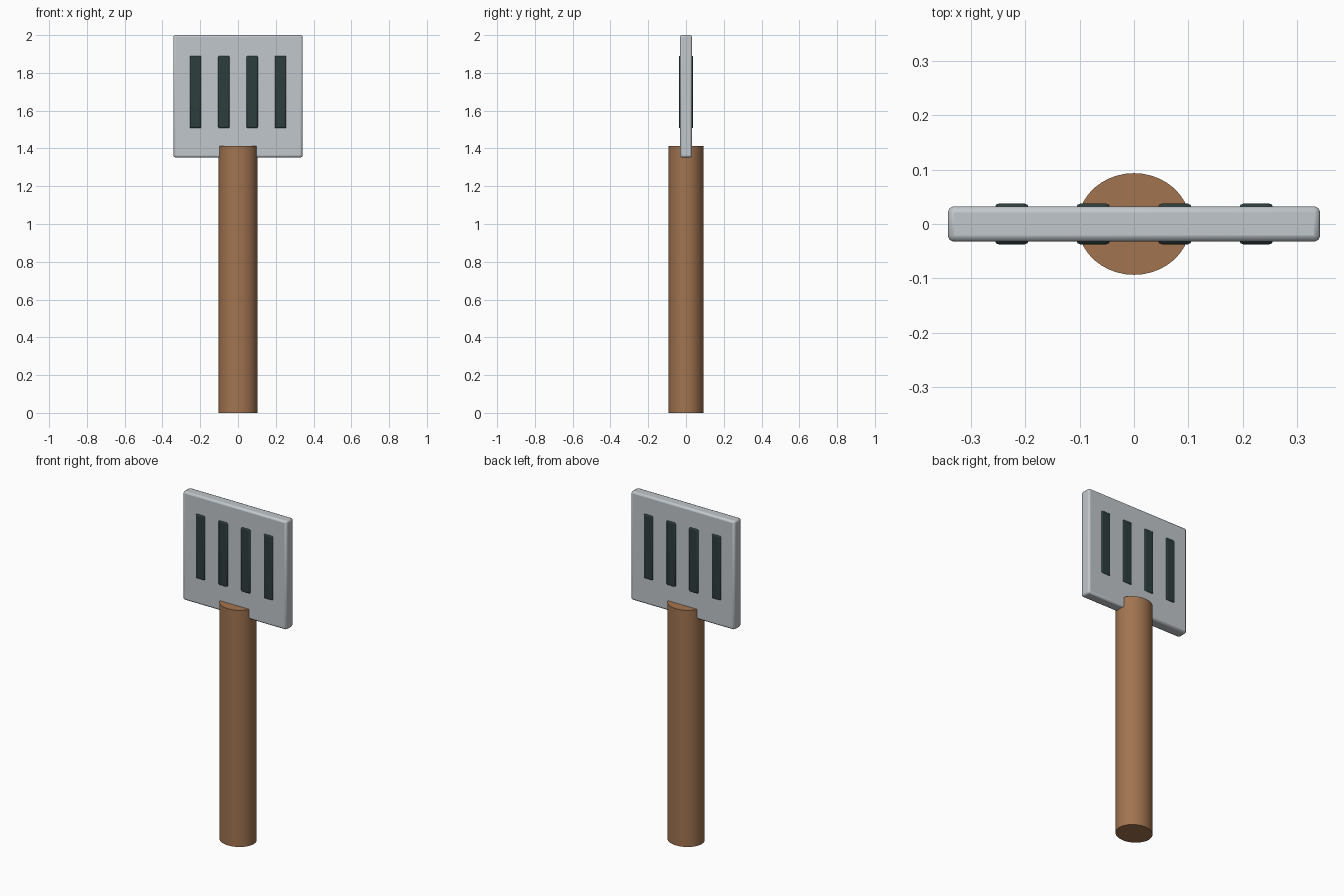
import bpy
import math

if "Cube" in bpy.data.objects:
    bpy.data.objects.remove(bpy.data.objects["Cube"])


def material(name, rgb):
    m = bpy.data.materials.new(name)
    m.diffuse_color = (*rgb, 1)
    m.use_nodes = True
    m.node_tree.nodes["Principled BSDF"].inputs["Base Color"].default_value = m.diffuse_color
    return m


wood = material("brown_wood", (0.36, 0.175, 0.08))
steel = material("light_steel", (0.53, 0.57, 0.60))
dark = material("dark_slot", (0.026, 0.048, 0.048))


def finish(obj, name, mat, scale):
    obj.name = name
    obj.scale = scale
    bpy.ops.object.transform_apply(location=False, rotation=False, scale=True)
    obj.data.materials.append(mat)
    bpy.ops.object.shade_smooth_by_angle(angle=math.radians(35))
    return obj


def rounded_box(name, x, z0, z1, width, depth, bevel, mat):
    bpy.ops.mesh.primitive_cube_add(size=1, location=(x, 0, (z0 + z1) / 2))
    obj = finish(bpy.context.object, name, mat, (width, depth, z1 - z0))
    mod = obj.modifiers.new("soft_edges", 'BEVEL')
    mod.width = bevel
    mod.segments = 2
    return obj


# Oval handle
bpy.ops.mesh.primitive_cylinder_add(vertices=40, radius=1, depth=1.413,
                                    location=(0, 0, 0.7065))
finish(bpy.context.object, "handle", wood, (0.1035, 0.0935, 1))

# Flat blade
rounded_box("blade", 0, 1.352, 2.0, 0.685, 0.065, 0.011, steel)

# Four dark slots showing on both faces of the blade
for i in range(4):
    rounded_box(f"slot_{i + 1}", -0.225 + 0.15 * i, 1.506, 1.892,
                0.063, 0.076, 0.009, dark)
